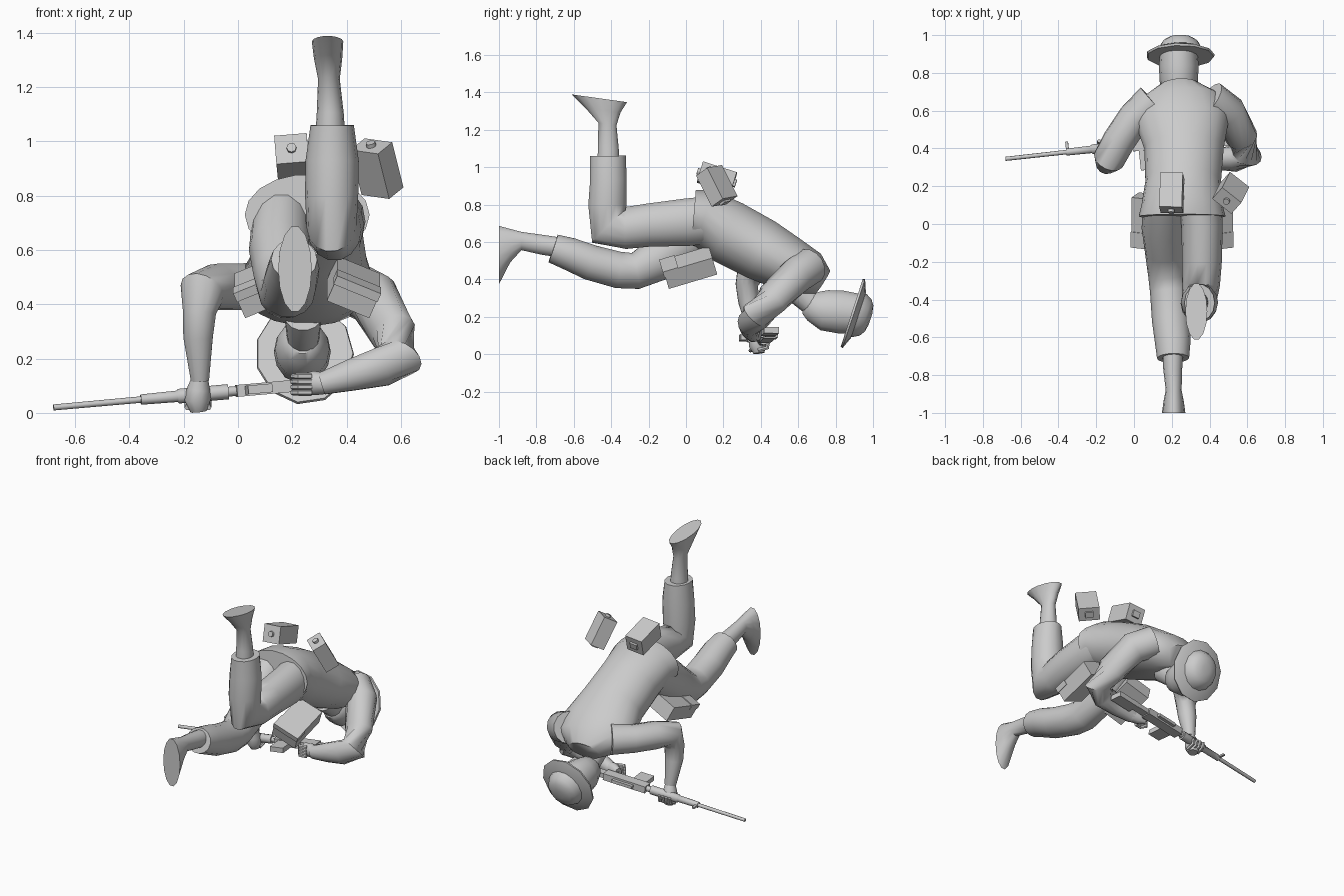
import bpy, bmesh, math
from mathutils import Vector, Matrix

grey = bpy.data.materials.new("plain_grey")
grey.diffuse_color = (0.6, 0.6, 0.6, 1)


def finish(name, bm, smooth=True, angle=50):
    bmesh.ops.recalc_face_normals(bm, faces=bm.faces)
    me = bpy.data.meshes.new(name)
    bm.to_mesh(me)
    bm.free()
    me.materials.append(grey)
    ob = bpy.data.objects.new(name, me)
    bpy.context.collection.objects.link(ob)
    if smooth:
        bpy.ops.object.select_all(action='DESELECT')
        ob.select_set(True)
        bpy.context.view_layer.objects.active = ob
        bpy.ops.object.shade_smooth_by_angle(angle=math.radians(angle))
    return ob


def loft(name, secs, u=(1, 0, 0), n=14, normal=None):
    """Tube through sections (x, y, z, radius along u, radius across u)."""
    bm = bmesh.new()
    pts = [Vector(s[:3]) for s in secs]
    rings = []
    for i, s in enumerate(secs):
        if normal:
            t = Vector(normal).normalized()
        else:
            a = (pts[i] - pts[i - 1]).normalized() if i else Vector()
            b = (pts[i + 1] - pts[i]).normalized() if i + 1 < len(pts) else Vector()
            t = (a + b).normalized()
        uu = Vector(u)
        uu = (uu - t * uu.dot(t)).normalized()
        vv = t.cross(uu)
        rings.append([bm.verts.new(pts[i] + uu * s[3] * math.cos(k * math.tau / n)
                                   + vv * s[4] * math.sin(k * math.tau / n)) for k in range(n)])
    for r, q in zip(rings, rings[1:]):
        for k in range(n):
            bm.faces.new((r[k], r[(k + 1) % n], q[(k + 1) % n], q[k]))
    bm.faces.new(rings[0])
    bm.faces.new(rings[-1])
    return finish(name, bm)


def box(name, mat, lo, hi):
    bm = bmesh.new()
    lo, hi = Vector(lo), Vector(hi)
    bmesh.ops.create_cube(bm, size=1, matrix=mat @ Matrix.Translation((lo + hi) / 2)
                          @ Matrix.Diagonal((*(hi - lo), 1)))
    return finish(name, bm, False)


def frame(origin, x, y):
    """Matrix with local x along x and local y near y."""
    x = Vector(x).normalized()
    y = Vector(y)
    y = (y - x * y.dot(x)).normalized()
    m = Matrix((x, y, x.cross(y))).transposed().to_4x4()
    m.translation = origin
    return m


# Jacket body, from hem to collar
loft("jacket", [(.255, .04, .73, .23, .15), (.255, .10, .725, .215, .16), (.26, .22, .655, .2, .175),
                (.265, .40, .56, .21, .17), (.255, .55, .48, .25, .15), (.245, .66, .43, .22, .125),
                (.24, .73, .385, .11, .075)], n=18)

# Head, neck and brimmed hat
loft("neck", [(.24, .58, .36, .07, .08), (.24, .66, .28, .06, .065), (.24, .72, .25, .06, .06)])
loft("head", [(.237, .635, .265, .04, .05), (.237, .67, .255, .075, .08), (.237, .74, .235, .1, .112),
              (.237, .83, .225, .105, .118), (.237, .92, .215, .1, .11)])
hat_n = (0, .95, -.31)


def hat(name, rows, n):
    c, d = Vector((.245, .903, .215)), Vector(hat_n).normalized()
    loft(name, [(*(c + d * h), r * .93, r) for h, r in rows], n=n, normal=hat_n)


hat("hat_brim", [(-.018, .192), (-.006, .196), (.02, .13)], 11)
hat("hat_crown", [(0, .135), (.03, .122), (.06, .105), (.08, .075), (.088, .03)], 14)

# Arms
loft("right_sleeve", [(.1, .65, .47, .1, .09), (0, .56, .465, .088, .085), (-.08, .44, .465, .088, .085),
                      (-.132, .345, .45, .085, .085), (-.142, .325, .37, .06, .062),
                      (-.147, .335, .28, .056, .055), (-.14, .365, .12, .034, .035)], u=(.6, -.6, .5))
loft("left_sleeve", [(.40, .66, .47, .1, .1), (.50, .59, .42, .1, .095), (.57, .46, .295, .09, .085),
                     (.597, .375, .205, .085, .085), (.53, .345, .17, .075, .07),
                     (.42, .345, .14, .06, .055), (.31, .355, .108, .042, .04)], u=(0, .3, 1))

# Hands with curled fingers
loft("right_hand", [(-.14, .365, .13, .03, .03), (-.145, .375, .09, .042, .04),
                    (-.15, .385, .05, .05, .052), (-.145, .39, .005, .03, .03)], n=10)
loft("left_hand", [(.33, .355, .108, .038, .038), (.28, .365, .11, .045, .035),
                   (.23, .385, .105, .035, .025)], u=(0, 0, 1), n=10)
for i in range(4):
    z = .135 - .02 * i
    loft(f"left_finger_{i}", [(.27, .34, z, .012, .012), (.225, .33, z, .012, .012),
                              (.2, .365, z, .01, .01)], u=(0, 0, 1), n=6)
    x = -.185 + .025 * i
    loft(f"right_finger_{i}", [(x, .385, .02, .012, .012), (x, .435, .035, .012, .012),
                               (x, .44, .07, .01, .01)], n=6)

# Raised leg with shin pointing up
loft("left_trouser", [(.35, .1, .715, .11, .13), (.36, 0, .705, .11, .13), (.36, -.2, .69, .105, .118),
                      (.355, -.32, .675, .1, .115), (.345, -.41, .685, .092, .13),
                      (.345, -.42, .80, .098, .105), (.347, -.415, .93, .098, .1),
                      (.347, -.417, 1.06, .08, .098)])
loft("left_boot", [(.34, -.415, 1.02, .055, .06), (.34, -.415, 1.1, .05, .058), (.335, -.42, 1.23, .04, .05),
                   (.332, -.445, 1.305, .052, .098), (.33, -.463, 1.368, .058, .153)], normal=(0, .14, 1))

# Trailing leg
loft("right_trouser", [(.16, .12, .70, .11, .13), (.155, -.02, .60, .115, .13), (.165, -.14, .51, .108, .12),
                       (.175, -.27, .445, .1, .1), (.185, -.36, .45, .1, .1), (.195, -.51, .49, .1, .097),
                       (.205, -.62, .535, .095, .09), (.207, -.71, .565, .085, .08)])
loft("right_boot", [(.205, -.67, .57, .055, .055), (.205, -.77, .585, .05, .055), (.21, -.88, .605, .042, .05),
                    (.21, -.94, .58, .054, .092), (.21, -1, .53, .062, .16)], normal=(0, -1, 0))

# Flasks on the back of the belt, each with a cap and a tab
for nm, o, ax, sd, h in (("centre_flask", (.2, .165, .945), (.03, .94, -.3), (1, 0, .08), (.095, .06, .055)),
                         ("side_flask", (.512, .165, .9), (.05, .1, -.2), (.7, -.55, -.1), (.095, .065, .045))):
    m = frame(o, ax, sd)
    box(nm, m, [-v for v in h], h)
    box(nm + "_tab", m, (h[0] - .005, -.025, -.02), (h[0] + .012, .025, .02))
    a, b = m @ Vector((-h[0] - .015, 0, 0)), m @ Vector((-h[0] + .01, 0, 0))
    loft(nm + "_cap", [(*a, .018, .018), (*b, .018, .018)], u=sd, n=8)

# Ammunition pouches on either side of the belly
for nm, s in (("left_pouch", 1), ("right_pouch", -1)):
    m = frame((.255 + s * .17, .02, .465), (0, .94, .28), (s * .9, 0, -.4))
    box(nm, m, (-.14, -.085, -.05), (.13, .085, .05))
    box(nm + "_flap", m, (-.146, -.088, -.055 if s > 0 else .02), (-.06, .088, -.02 if s > 0 else .055))

# Rifle: local x runs from muzzle to stock, local y is the sight side
gun = frame((-.68, .345, .02), (1, .11, .09), (0, 1, 0))


def gun_tube(name, rows, n=10):
    loft(name, [(*(gun @ Vector((s, 0, 0))), r, r) for s, r in rows], u=(0, 0, 1), n=n)


gun_tube("barrel", [(0, .011), (.35, .012)], 8)
gun_tube("handguard", [(.325, .019), (.46, .021), (.465, .027), (.65, .028)])
gun_tube("barrel_collar", [(.64, .018), (.72, .018)])
for nm, lo, hi in (("front_sight", (.325, .01, -.006), (.34, .055, .006)),
                   ("receiver", (.68, -.035, -.022), (.97, .03, .022)),
                   ("carry_rail", (.76, .03, -.01), (.9, .05, .01)),
                   ("magazine", (.71, -.14, -.016), (.8, -.03, .016)),
                   ("pistol_grip", (.91, -.11, -.015), (.95, -.03, .015)),
                   ("stock_neck", (.97, -.03, -.015), (1.06, .02, .015)),
                   ("stock", (1.06, -.06, -.017), (1.22, .02, .017))):
    box(nm, gun, lo, hi)
